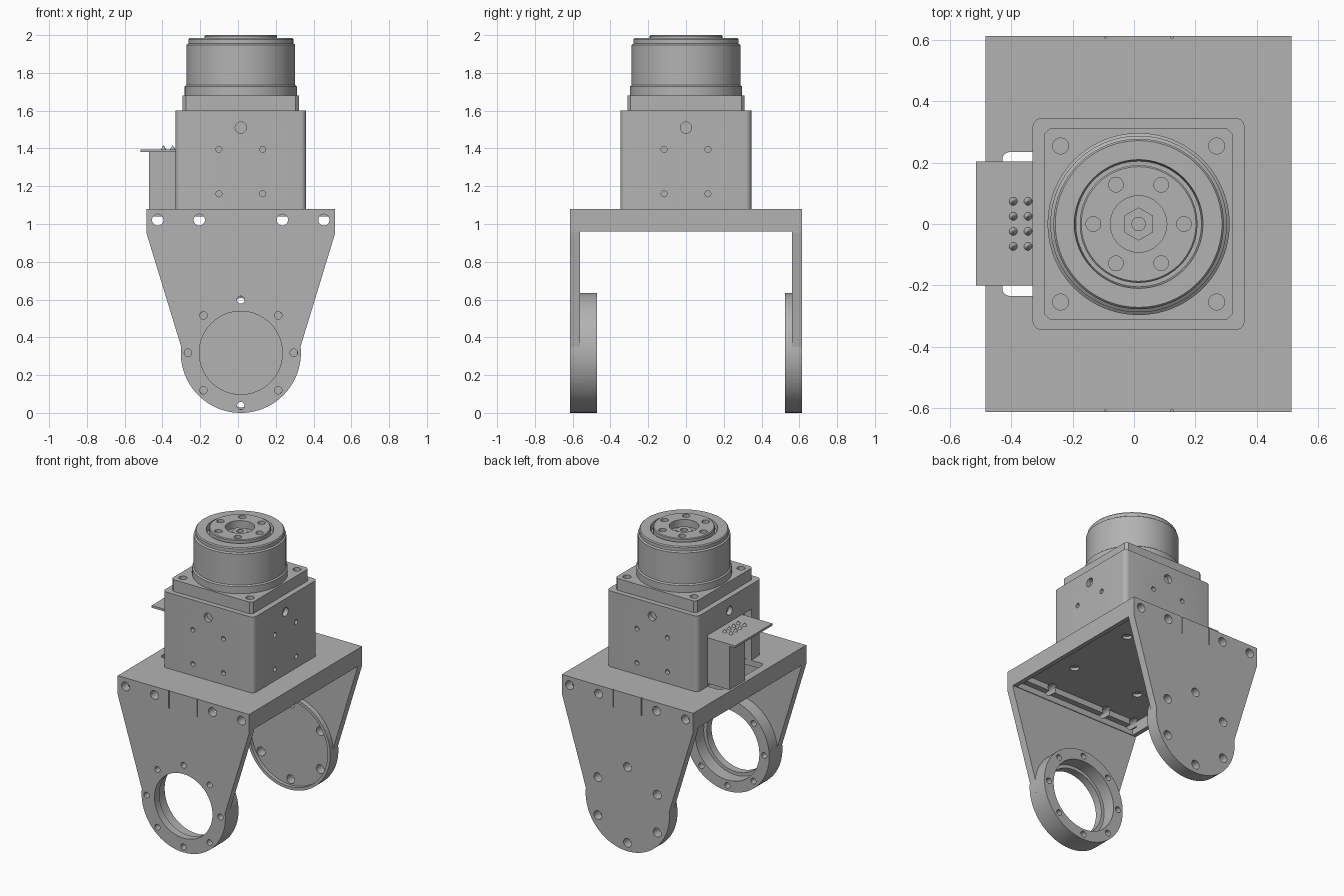
import bpy, bmesh
from math import radians, cos, sin, tau
from mathutils import Matrix, Vector

cube = bpy.data.objects.get("Cube")
if cube:
    bpy.data.objects.remove(cube)

grey = bpy.data.materials.new("machined grey")
grey.use_nodes = True
colour = (0.45, 0.45, 0.45, 1)
grey.diffuse_color = colour
grey.node_tree.nodes["Principled BSDF"].inputs["Base Color"].default_value = colour

CX = 0.015           # axis of the motor and the bracket
RING_Z, RING_R = 0.318, 0.318
parts = []


def finish(name, bm):
    bmesh.ops.recalc_face_normals(bm, faces=bm.faces)
    mesh = bpy.data.meshes.new(name)
    bm.to_mesh(mesh)
    bm.free()
    mesh.materials.append(grey)
    obj = bpy.data.objects.new(name, mesh)
    bpy.context.collection.objects.link(obj)
    return obj


def add_box(bm, lo, hi, round_z=0, segments=5):
    lo, hi = Vector(lo), Vector(hi)
    place = Matrix.Translation((lo + hi) / 2) @ Matrix.Diagonal((*(hi - lo), 1))
    verts = bmesh.ops.create_cube(bm, size=1, matrix=place)["verts"]
    if round_z:
        edges = {e for v in verts for e in v.link_edges
                 if abs(e.verts[0].co.z - e.verts[1].co.z) > 0.001}
        bmesh.ops.bevel(bm, geom=list(edges), offset=round_z, segments=segments,
                        profile=0.5, affect="EDGES")


def add_rod(bm, centre, r, length, axis="Z", sides=24, r2=None):
    turn = {"X": Matrix.Rotation(radians(90), 4, "Y"),
            "Y": Matrix.Rotation(radians(90), 4, "X"), "Z": Matrix()}[axis]
    bmesh.ops.create_cone(bm, cap_ends=True, segments=sides, radius1=r,
                          radius2=r if r2 is None else r2, depth=length,
                          matrix=Matrix.Translation(centre) @ turn)


def box(name, lo, hi, **kw):
    bm = bmesh.new()
    add_box(bm, lo, hi, **kw)
    parts.append(finish(name, bm))
    return parts[-1]


def rod(name, *args, **kw):
    bm = bmesh.new()
    add_rod(bm, *args, **kw)
    parts.append(finish(name, bm))
    return parts[-1]


def boolean(obj, other, operation):
    mod = obj.modifiers.new("boolean", "BOOLEAN")
    mod.operation, mod.object, mod.solver = operation, other, "EXACT"
    with bpy.context.temp_override(object=obj, active_object=obj):
        bpy.ops.object.modifier_apply(modifier=mod.name)
    if other in parts:
        parts.remove(other)
    bpy.data.objects.remove(other)


def cut(obj, bm):
    boolean(obj, finish("cutter", bm), "DIFFERENCE")


def around(count, r, start=0):
    for i in range(count):
        a = start + tau * i / count
        yield r * cos(a), r * sin(a)


def leg(name, y0, y1):
    # tapered plate ending in a round foot
    bm = bmesh.new()
    points = [(-0.499, 1.0), (-0.499, 0.95)]
    for i in range(49):
        a = radians(174 + 192 * i / 48)
        points.append((RING_R * cos(a), RING_Z + RING_R * sin(a)))
    points += [(0.499, 0.95), (0.499, 1.0)]
    face = bm.faces.new([bm.verts.new((CX + x, y0, z)) for x, z in points])
    out = bmesh.ops.extrude_face_region(bm, geom=[face])["geom"]
    bmesh.ops.translate(bm, vec=(0, y1 - y0, 0),
                        verts=[g for g in out if isinstance(g, bmesh.types.BMVert)])
    parts.append(finish(name, bm))
    return parts[-1]


# Top plate, hollow underneath, with a cable slot
plate = box("bracket_plate", (-0.484, -0.613, 0.96), (0.514, 0.613, 1.08))
bm = bmesh.new()
add_box(bm, (-0.454, -0.555, 0.9), (0.484, 0.555, 1.0))
cut(plate, bm)
bm = bmesh.new()
add_box(bm, (-0.454, -0.515, 0.95), (0.484, 0.515, 1.04))
cut(plate, bm)
bm = bmesh.new()
add_box(bm, (-0.43, -0.235, 0.9), (-0.28, 0.235, 1.2), round_z=0.025)
for x, y in around(4, 0.36, radians(45)):
    add_rod(bm, (CX + x, y, 1.03), 0.03, 0.06)
cut(plate, bm)

# Front leg with an open bearing ring, back leg with a closed disc
front = leg("front_leg", -0.613, -0.56)
ring = rod("front_ring", (CX, -0.5415, RING_Z), RING_R, 0.143, axis="Y", sides=96)
back = leg("back_leg", 0.56, 0.613)
disc = rod("back_disc", (CX, 0.569, RING_Z), RING_R, 0.088, axis="Y", sides=96)
boolean(front, ring, "UNION")
boolean(back, disc, "UNION")

bm = bmesh.new()
add_rod(bm, (CX, -0.55, RING_Z), 0.22, 0.3, axis="Y", sides=64)
for x, z in around(8, 0.28):
    add_rod(bm, (CX + x, -0.55, RING_Z + z), 0.02, 0.3, axis="Y", sides=20)
cut(front, bm)
bm = bmesh.new()
add_rod(bm, (CX, -0.5, RING_Z), 0.243, 0.12, axis="Y", sides=64)
cut(front, bm)

bm = bmesh.new()
add_rod(bm, (CX, 0.5, RING_Z), 0.298, 0.1, axis="Y", sides=64)
cut(back, bm)
bm = bmesh.new()
for x, z in around(6, 0.26, radians(90)):
    add_rod(bm, (CX + x, 0.57, RING_Z + z), 0.03, 0.3, axis="Y")
cut(back, bm)

# Join the bracket, then drill its screw holes and cut the shallow grooves
boolean(plate, front, "UNION")
boolean(plate, back, "UNION")
plate.name = "bracket"
bm = bmesh.new()
for side in (-1, 1):
    for x in (-0.44, -0.22, 0.22, 0.44):
        add_rod(bm, (CX + x, side * 0.57, 1.022), 0.03, 0.16, axis="Y")
    for x in (-0.108, 0.108):
        add_box(bm, (CX + x - 0.004, side * 0.613 - 0.006, 0.96),
                (CX + x + 0.004, side * 0.613 + 0.006, 1.1))
cut(plate, bm)

# Motor housing with side screw holes and a connector pocket
housing = box("motor_housing", (-0.331, -0.346, 1.08), (0.361, 0.346, 1.6), round_z=0.03)
bm = bmesh.new()
for side in (-1, 1):
    wall = side * 0.346
    add_rod(bm, (CX, wall, 1.51), 0.03, 0.06, axis="Y")
    add_rod(bm, (CX + wall, 0, 1.51), 0.03, 0.06, axis="X")
    for u in (-0.116, 0.116):
        for z in (1.16, 1.395):
            add_rod(bm, (CX + u, wall, z), 0.016, 0.06, axis="Y", sides=16)
            if side > 0:
                add_rod(bm, (CX + wall, u, z), 0.016, 0.06, axis="X", sides=16)
add_box(bm, (-0.4, -0.235, 1.0), (-0.28, 0.235, 1.43))
cut(housing, bm)

# Square flange with corner bolt holes
flange = box("motor_flange", (CX - 0.308, -0.311, 1.6), (CX + 0.308, 0.311, 1.68),
             round_z=0.018, segments=1)
bm = bmesh.new()
for x, y in around(4, 0.36, radians(45)):
    add_rod(bm, (CX + x, y, 1.68), 0.026, 0.1)
cut(flange, bm)

# Turned gear head with a raised output flange
profile = [(0, 1.67), (0.297, 1.67), (0.297, 1.728), (0.288, 1.735), (0.288, 1.948),
           (0.278, 1.955), (0.278, 1.978), (0.272, 1.985), (0.21, 1.985), (0.205, 1.95),
           (0.192, 1.95), (0.192, 1.995), (0.187, 2.0), (0.092, 2.0), (0.092, 1.95), (0, 1.95)]
bm = bmesh.new()
verts = [bm.verts.new((CX + r, 0, z)) for r, z in profile]
edges = [bm.edges.new(pair) for pair in zip(verts, verts[1:])]
bmesh.ops.spin(bm, geom=verts + edges, cent=(CX, 0, 0), axis=(0, 0, 1),
               angle=tau, steps=96, use_merge=True)
bmesh.ops.remove_doubles(bm, verts=bm.verts, dist=0.0001)
head = finish("gear_head", bm)
parts.append(head)
bm = bmesh.new()
for x, y in around(6, 0.148):
    add_rod(bm, (CX + x, y, 2.0), 0.024, 0.08)
cut(head, bm)

# Hexagonal shaft nut
nut = rod("shaft_nut", (CX, 0, 1.957), 0.054, 0.03, sides=6)
bm = bmesh.new()
add_rod(bm, (CX, 0, 1.97), 0.022, 0.04)
cut(nut, bm)

# Connector block, circuit board and pins
box("connector_block", (-0.47, 0.03, 1.08), (-0.285, 0.2, 1.385))
box("circuit_board", (-0.516, -0.2, 1.38), (-0.285, 0.204, 1.395))
bm = bmesh.new()
for x in (-0.394, -0.346):
    for i in range(4):
        add_rod(bm, (x, -0.073 + 0.049 * i, 1.405), 0.014, 0.022, sides=12, r2=0.002)
parts.append(finish("connector_pins", bm))

for obj in parts:
    obj.data.shade_smooth()
    obj.data.set_sharp_from_angle(angle=radians(30))
